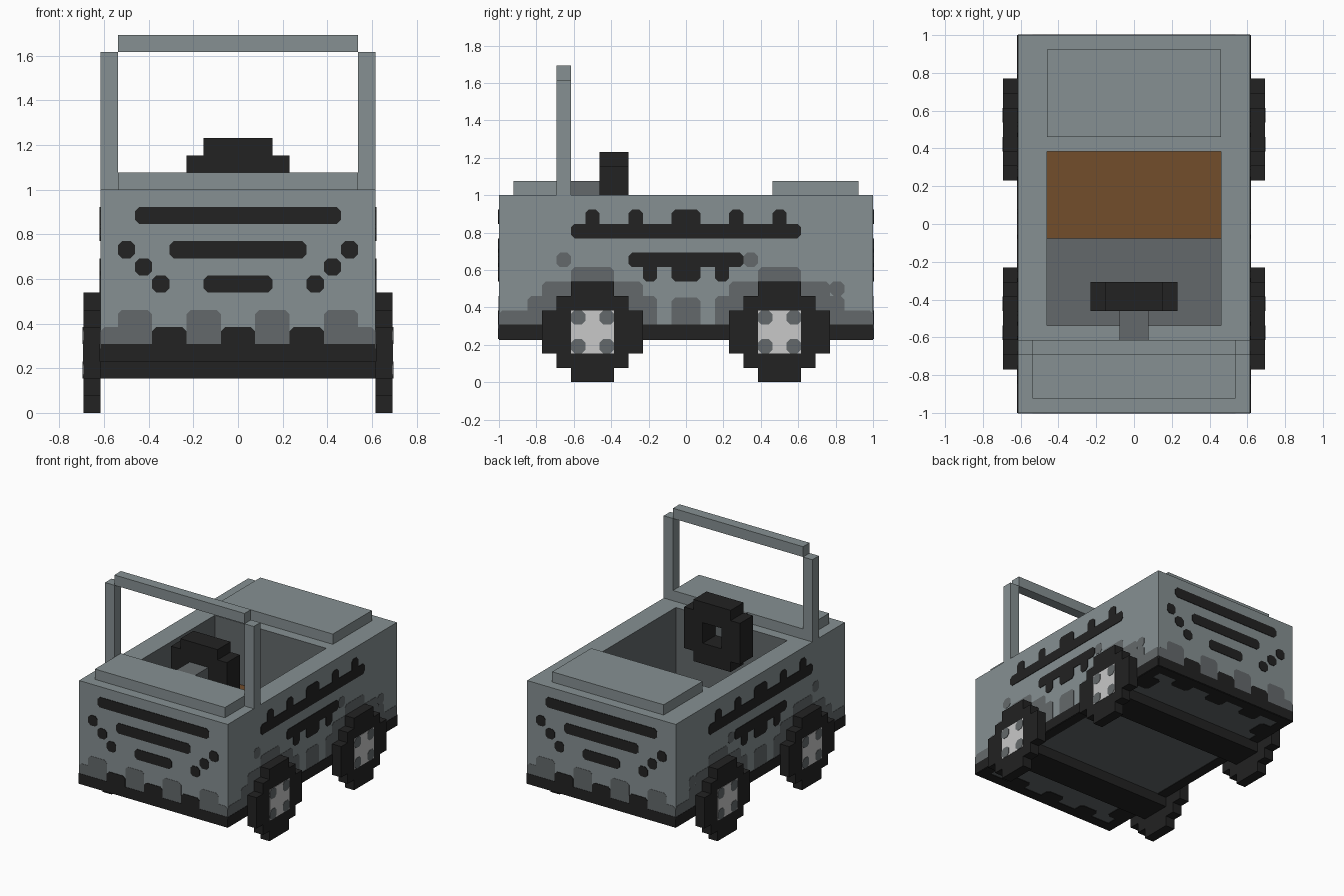
import bpy, bmesh
from mathutils import Vector

if "Cube" in bpy.data.objects:
    bpy.data.objects.remove(bpy.data.objects["Cube"])

U = 1 / 13  # one block


def material(name, r, g, b):
    m = bpy.data.materials.new(name)
    m.diffuse_color = (r, g, b, 1)
    m.use_nodes = True
    m.node_tree.nodes["Principled BSDF"].inputs["Base Color"].default_value = m.diffuse_color
    return m


GREY = material("body_grey", 0.239, 0.279, 0.288)
DARK = material("dark_grey", 0.127, 0.141, 0.147)
BLACK = material("black", 0.016, 0.016, 0.016)
BROWN = material("seat_brown", 0.171, 0.074, 0.024)
LIGHT = material("hub_light", 0.578, 0.578, 0.578)

# Map profile (a, b) and depth d to space
PLANES = {
    "x": lambda a, b, d: Vector((d, a, b)),
    "y": lambda a, b, d: Vector((a, d, b)),
    "z": lambda a, b, d: Vector((a, b, d)),
}


def finish(name, bm, mats):
    bmesh.ops.recalc_face_normals(bm, faces=bm.faces)
    mesh = bpy.data.meshes.new(name)
    bm.to_mesh(mesh)
    bm.free()
    for m in mats:
        mesh.materials.append(m)
    ob = bpy.data.objects.new(name, mesh)
    bpy.context.collection.objects.link(ob)
    return ob


def prisms(name, polys, axis, d0, d1, mat):
    """Extrude 2D outlines along an axis into one object."""
    bm = bmesh.new()
    put = PLANES[axis]
    for pts in polys:
        lo = [bm.verts.new(put(a, b, d0) * U) for a, b in pts]
        hi = [bm.verts.new(put(a, b, d1) * U) for a, b in pts]
        bm.faces.new(lo)
        bm.faces.new(hi)
        for i in range(len(pts)):
            j = (i + 1) % len(pts)
            bm.faces.new((lo[i], lo[j], hi[j], hi[i]))
    return finish(name, bm, [mat])


def rect(a0, a1, b0, b1):
    return [(a0, b0), (a1, b0), (a1, b1), (a0, b1)]


def blob(a0, a1, b0, b1, c=0.25):
    """Rectangle with clipped corners."""
    return [(a0 + c, b0), (a1 - c, b0), (a1, b0 + c), (a1, b1 - c),
            (a1 - c, b1), (a0 + c, b1), (a0, b1 - c), (a0, b0 + c)]


def box(name, x0, x1, y0, y1, z0, z1, mat):
    return prisms(name, [rect(x0, x1, y0, y1)], "z", z0, z1, mat)


def both(rects):
    """Add the copy mirrored about the centre line."""
    return rects + [(-a1, -a0, b0, b1) for a0, a1, b0, b1 in rects]


# Body tub with an open cabin
bm = bmesh.new()
bmesh.ops.create_cube(bm, size=1)
for v in bm.verts:
    v.co = Vector((v.co.x * 16, v.co.y * 26, 8 + v.co.z * 10)) * U
top = max(bm.faces, key=lambda f: f.calc_center_median().z)
for depth in (13, 4):
    bmesh.ops.inset_individual(bm, faces=[top], thickness=0.02)
    for v in top.verts:
        v.co = Vector((6 if v.co.x > 0 else -6, 5 if v.co.y > -U else -7, depth)) * U
bm.normal_update()
for f in bm.faces:
    c = f.calc_center_median() / U
    inside = abs(c.x) < 6.1 and -7.1 < c.y < 5.1 and c.z < 12.9
    f.material_index = 1 if inside or c.z < 3.1 else 0
finish("body", bm, [GREY, DARK])

# Hood, rear deck, seat and windshield frame
box("hood_panel", -7, 7, -12, -8, 13, 14, GREY)
box("rear_deck", -6, 6, 6, 12, 13, 14, GREY)
box("seat", -6, 6, -1, 5, 4, 7, BROWN)
for side, s in (("left", -1), ("right", 1)):
    box(side + "_windshield_post", min(7 * s, 8 * s), max(7 * s, 8 * s), -9, -8, 13, 21, GREY)
box("windshield_top_bar", -7, 7, -9, -8, 21, 22, GREY)

# Steering wheel and column
half = [(0, 10), (2, 10), (2, 11), (3, 11), (3, 15), (2, 15), (2, 16), (0, 16),
        (0, 14), (1, 14), (1, 12), (0, 12)]
wheel = prisms("steering_wheel", [half], "y", -6, -4, BLACK)
wheel.modifiers.new("mirror", "MIRROR")
box("steering_column", -1, 1, -8, -6, 12, 14, DARK)

# Wheels with stepped outline, painted hubs and axles
quarter = [(3.5, 1.5), (2.5, 1.5), (2.5, 2.5), (1.5, 2.5), (1.5, 3.5)]
tyre = (quarter + [(-a, b) for a, b in quarter[::-1]]
        + [(-a, -b) for a, b in quarter] + [(a, -b) for a, b in quarter[::-1]])
for end, y in (("front", -6.5), ("rear", 6.5)):
    outline = [(y + a, 3.5 + b) for a, b in tyre]
    box(end + "_axle", -8, 8, y - 1.5, y + 1.5, 2, 3.2, BLACK)
    for side, s in (("left", -1), ("right", 1)):
        tag = f"{end}_{side}_"
        prisms(tag + "wheel", [outline], "x", 8 * s, 9 * s, BLACK)
        prisms(tag + "hub", [rect(y - 1.5, y + 1.5, 2, 5)], "x", 9 * s, 9.03 * s, LIGHT)
        spots = [blob(y + a - .5, y + a + .5, b - .5, b + .5)
                 for a in (-1, 1) for b in (2.5, 4.5)]
        prisms(tag + "hub_corners", spots, "x", 9 * s, 9.06 * s, DARK)
        prisms(tag + "wheel_arch", [outline[:]], "x", 8 * s, 8.05 * s, BLACK)

# Painted grille stripes and mud edge on front and back
grille = [(-6, 6, 11, 12), (-4, 4, 9, 10), (-2, 2, 7, 8)]
grille += both([(6, 7, 9, 10), (5, 6, 8, 9), (4, 5, 7, 8)])
end_mud = both([(1, 3, 3.5, 6), (5, 7, 3.5, 6), (6.5, 8, 3.5, 5)])
end_black = [(-1, 1, 3.5, 5)] + both([(3, 5, 3.5, 5)])
for end, s in (("front", -1), ("rear", 1)):
    prisms(end + "_mud", [blob(*r) for r in end_mud], "y", 13 * s, 13.025 * s, DARK)
    prisms(end + "_stripes", [blob(*r) for r in grille + end_black] + [rect(-8, 8, 3, 4)],
           "y", 13 * s, 13.05 * s, BLACK)

# Painted side stripes and mud around the wheels
stripes = [(-8, 8, 10, 11), (-1, 1, 10.5, 12), (-4, 4, 8, 9), (-1, 1, 7, 8.5)]
stripes += both([(3, 4, 10.5, 12), (6, 7, 10.5, 12), (2, 3, 7, 8.5)])
side_mud = [(-1, 1, 3.5, 5.9), (-9, -8, 8, 9), (4, 5, 8, 9), (10, 11, 6, 7)]
side_mud += both([(5, 8, 5, 8), (3, 10, 4, 7), (2, 11, 3.5, 6), (10, 13, 3.5, 5)])
for side, s in (("left", -1), ("right", 1)):
    prisms(side + "_mud", [blob(*r) for r in side_mud], "x", 8 * s, 8.025 * s, DARK)
    prisms(side + "_stripes", [blob(*r) for r in stripes] + [rect(-13, 13, 3, 4)],
           "x", 8 * s, 8.05 * s, BLACK)

# Black scalloped border on the underside
border = [rect(-8, 8, -13, -12), rect(-8, 8, 12, 13), rect(-8, -7, -12, 12), rect(7, 8, -12, 12)]
for y in (-12, 12):
    border += [blob(x - 1, x + 1, y - 1, y + 1) for x in (-4, 0, 4)]
for x in (-7, 7):
    border += [blob(x - 1, x + 1, y - 1, y + 1) for y in (-10, 10)]
prisms("underside_border", border, "z", 3, 2.95, BLACK)
